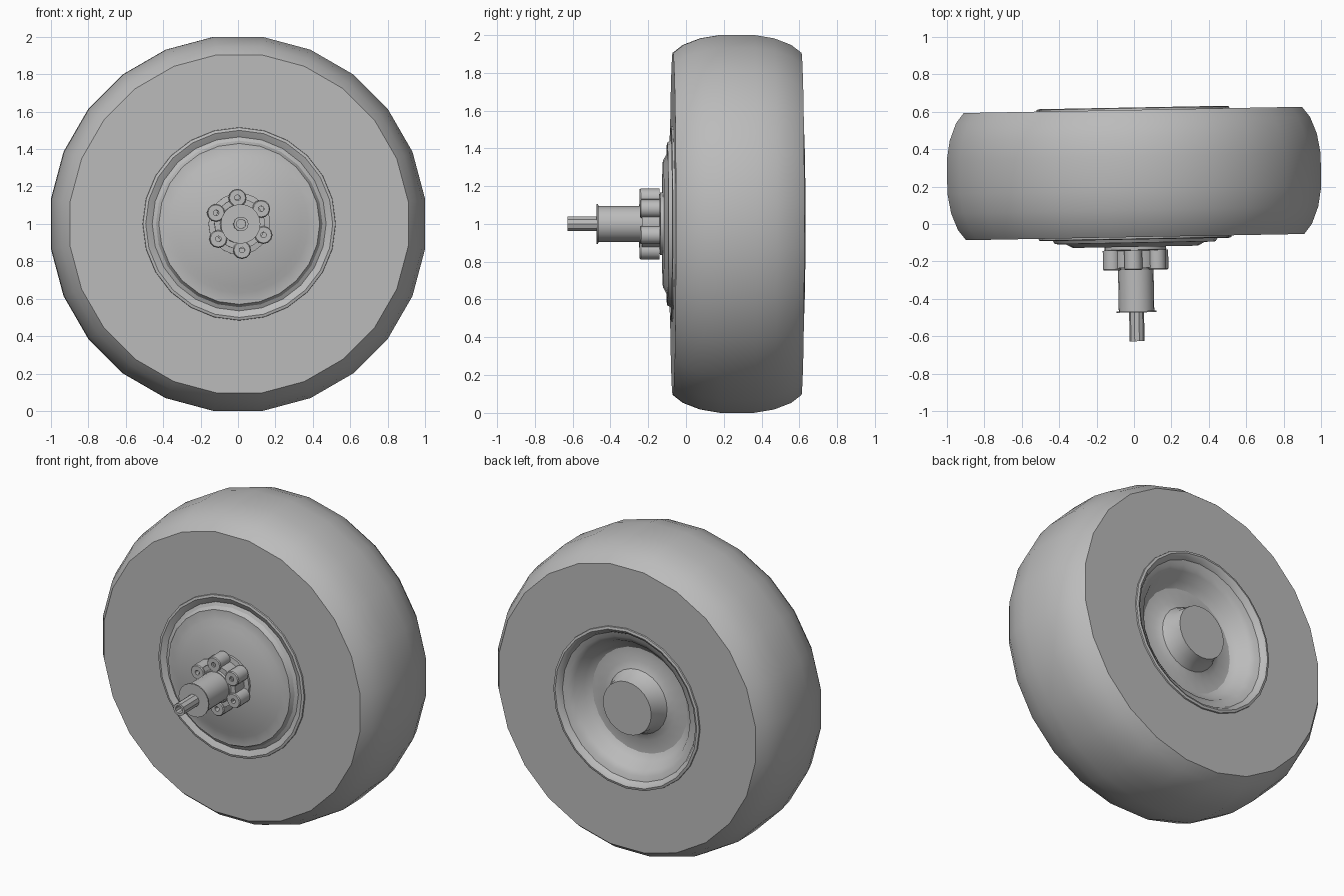
import bpy, bmesh, math
from mathutils import Matrix, Vector

old = bpy.data.objects.get("Cube")
if old:
    bpy.data.objects.remove(old)

grey = bpy.data.materials.new("plain grey")
grey.use_nodes = True
COLOUR = (0.5, 0.5, 0.5, 1)
grey.diffuse_color = COLOUR
grey.node_tree.nodes["Principled BSDF"].inputs["Base Color"].default_value = COLOUR

# The whole wheel is steered very slightly about z
PLACE = Matrix.Translation((0, 0.27, 1)) @ Matrix.Rotation(0.0185, 4, "Z")


def lathe(name, profile, sides, centre=(0, 0), phase=0.0, sharp=32):
    """Turn (radius, depth) points around the wheel axis."""
    bm = bmesh.new()
    rings = []
    for r, y in profile:
        if r == 0:
            rings.append([bm.verts.new((centre[0], y, centre[1]))] * sides)
            continue
        ring = []
        for i in range(sides):
            a = math.tau * i / sides + phase
            ring.append(bm.verts.new((centre[0] + r * math.cos(a), y,
                                      centre[1] + r * math.sin(a))))
        rings.append(ring)
    for a, b in zip(rings, rings[1:]):
        for i in range(sides):
            j = (i + 1) % sides
            quad = list(dict.fromkeys((a[i], a[j], b[j], b[i])))
            bm.faces.new(quad)
    bmesh.ops.recalc_face_normals(bm, faces=bm.faces)
    bm.transform(PLACE)
    mesh = bpy.data.meshes.new(name)
    bm.to_mesh(mesh)
    bm.free()
    mesh.materials.append(grey)
    obj = bpy.data.objects.new(name, mesh)
    bpy.context.collection.objects.link(obj)
    bpy.ops.object.select_all(action="DESELECT")
    obj.select_set(True)
    bpy.context.view_layer.objects.active = obj
    bpy.ops.object.shade_smooth_by_angle(angle=math.radians(sharp))
    return obj


# Tyre: flat sidewalls and a rounded tread, mirrored about its middle
half = [(0.47, 0.30), (0.50, 0.34), (0.912, 0.34), (0.955, 0.285),
        (0.99, 0.195), (1.008, 0.09)]
lathe("tyre", [(r, -y) for r, y in half] + [(r, y) for r, y in reversed(half)],
      24, phase=math.pi / 24)

# Front of the rim: lip, groove and stepped disc
lathe("rim_front", [(0.50, -0.30), (0.517, -0.335), (0.515, -0.349),
                    (0.50, -0.353), (0.485, -0.346), (0.465, -0.335),
                    (0.445, -0.345), (0.43, -0.37), (0.37, -0.373),
                    (0.335, -0.392), (0, -0.392)], 24)

# Back of the rim: lip, deep dish and flared centre boss
lathe("rim_back", [(0.50, 0.30), (0.517, 0.335), (0.515, 0.349),
                   (0.50, 0.353), (0.485, 0.345), (0.47, 0.32),
                   (0.44, 0.31), (0.41, 0.29), (0.375, 0.23),
                   (0.335, 0.205), (0.25, 0.205), (0.205, 0.225),
                   (0.18, 0.275), (0.17, 0.34), (0, 0.34)], 24)

# Hub body with its backing plate and round face
lathe("hub_body", [(0.165, -0.38), (0.165, -0.408), (0.135, -0.412),
                   (0.135, -0.505), (0.105, -0.505), (0.10, -0.515),
                   (0, -0.515)], 24)

# Six lugs with recessed bolt holes
for k in range(6):
    a = math.radians(95 + 60 * k)
    lathe(f"hub_lug_{k + 1}", [(0.048, -0.41), (0.048, -0.51), (0.043, -0.516),
                              (0.015, -0.516), (0.015, -0.48), (0, -0.48)],
          12, centre=(0.14 * math.cos(a), 0.14 * math.sin(a)))

# Axle tube, end flange and hollow drive shaft
lathe("axle_tube", [(0.095, -0.505), (0.095, -0.735), (0.106, -0.735),
                    (0.106, -0.743), (0, -0.743)], 20)
lathe("drive_shaft", [(0.04, -0.74), (0.04, -0.897), (0.025, -0.897),
                      (0.025, -0.85), (0, -0.85)], 10)
